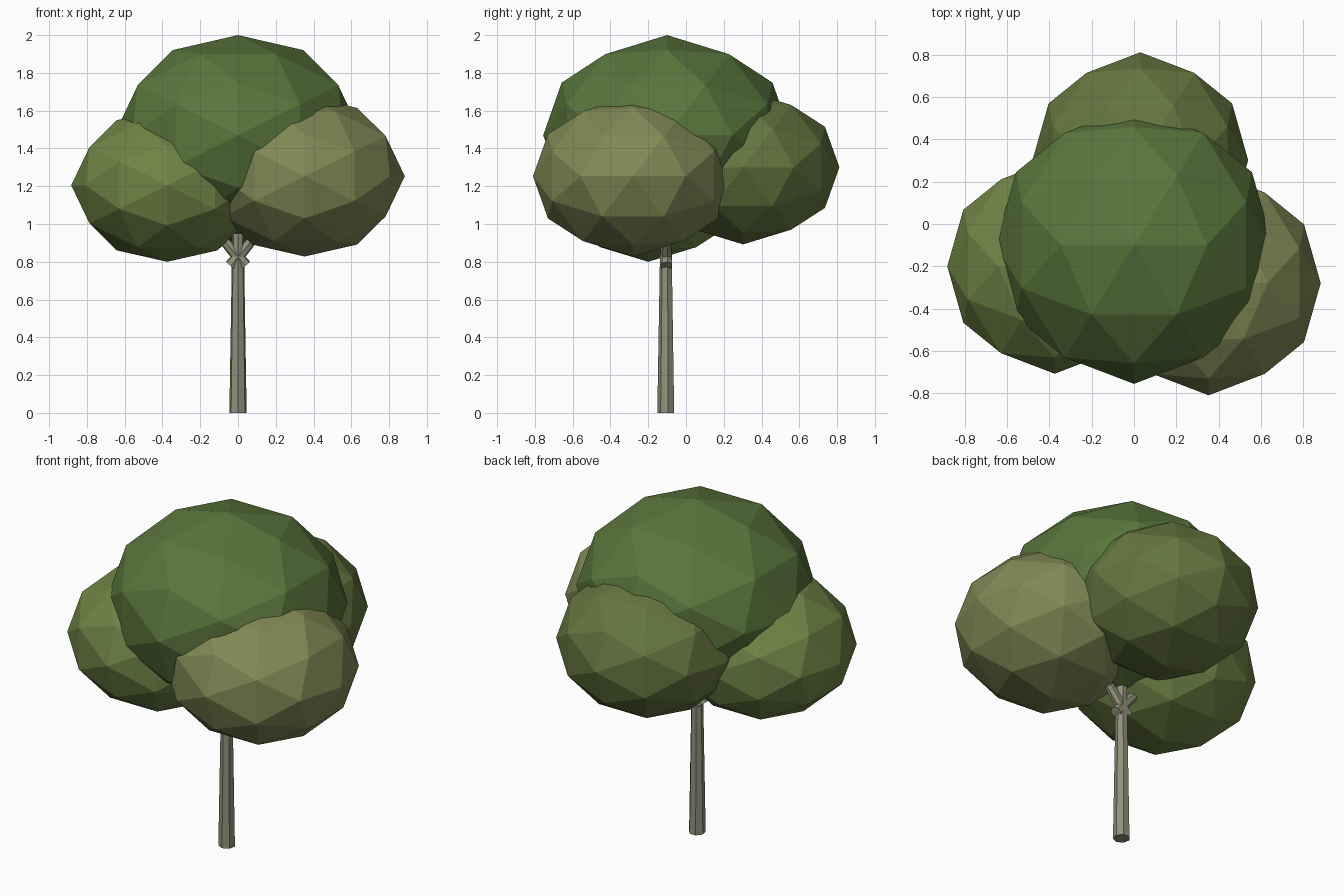
import bpy, bmesh, math
from mathutils import Vector, Matrix

if "Cube" in bpy.data.objects:
    bpy.data.objects.remove(bpy.data.objects["Cube"])


def material(name, rgb):
    m = bpy.data.materials.new(name)
    m.diffuse_color = (*rgb, 1)
    m.use_nodes = True
    m.node_tree.nodes["Principled BSDF"].inputs["Base Color"].default_value = m.diffuse_color
    return m


def finish(name, bm, mat):
    bmesh.ops.recalc_face_normals(bm, faces=bm.faces)
    me = bpy.data.meshes.new(name)
    bm.to_mesh(me)
    bm.free()
    me.materials.append(mat)
    ob = bpy.data.objects.new(name, me)
    bpy.context.collection.objects.link(ob)
    return ob


def foliage(name, centre, r, rz, rgb):
    """Flattened 80-face icosphere with an edge midpoint on every axis."""
    bm = bmesh.new()
    t = (1 + math.sqrt(5)) / 2
    for a in (-1, 1):
        for b in (-t, t):
            for co in ((a, 0, b), (b, a, 0), (0, b, a)):
                bm.verts.new(co)
    bmesh.ops.convex_hull(bm, input=bm.verts[:])
    bmesh.ops.subdivide_edges(bm, edges=bm.edges[:], cuts=1, use_grid_fill=True)
    for v in bm.verts:
        n = v.co.normalized()
        v.co = Vector((n.x * r, n.y * r, n.z * rz)) + Vector(centre)
    return finish(name, bm, material(name + "_green", rgb))


def limb(name, centre, length, r_low, r_high, tilt, mat):
    """Seven-sided tapered pole with one corner facing the front."""
    bm = bmesh.new()
    bmesh.ops.create_cone(bm, cap_ends=True, segments=7, radius1=r_low,
                          radius2=r_high, depth=length)
    corner = min(bm.verts, key=lambda v: v.co.z).co
    turn = -math.pi / 2 - math.atan2(corner.y, corner.x)
    bm.transform(Matrix.Translation(centre) @ Matrix.Rotation(tilt, 4, 'Y')
                 @ Matrix.Rotation(turn, 4, 'Z'))
    return finish(name, bm, mat)


# Trunk and the two crossing branches
bark = material("bark", (0.28, 0.28, 0.2))
limb("trunk", (0, -0.105, 0.475), 0.95, 0.047, 0.031, 0, bark)
for side, s in (("left", -1), ("right", 1)):
    limb(side + "_branch", (s * 0.025, -0.105, 0.855), 0.2, 0.034, 0.026,
         s * math.radians(40), bark)

# Foliage clumps
foliage("crown", (0, -0.1, 1.47), 0.656, 0.53, (0.10, 0.18, 0.045))
foliage("left_foliage", (-0.375, -0.2, 1.205), 0.508, 0.405, (0.16, 0.23, 0.06))
foliage("right_foliage", (0.353, -0.28, 1.253), 0.53, 0.425, (0.22, 0.25, 0.09))
foliage("back_foliage", (0.03, 0.302, 1.3), 0.51, 0.408, (0.13, 0.18, 0.05))
